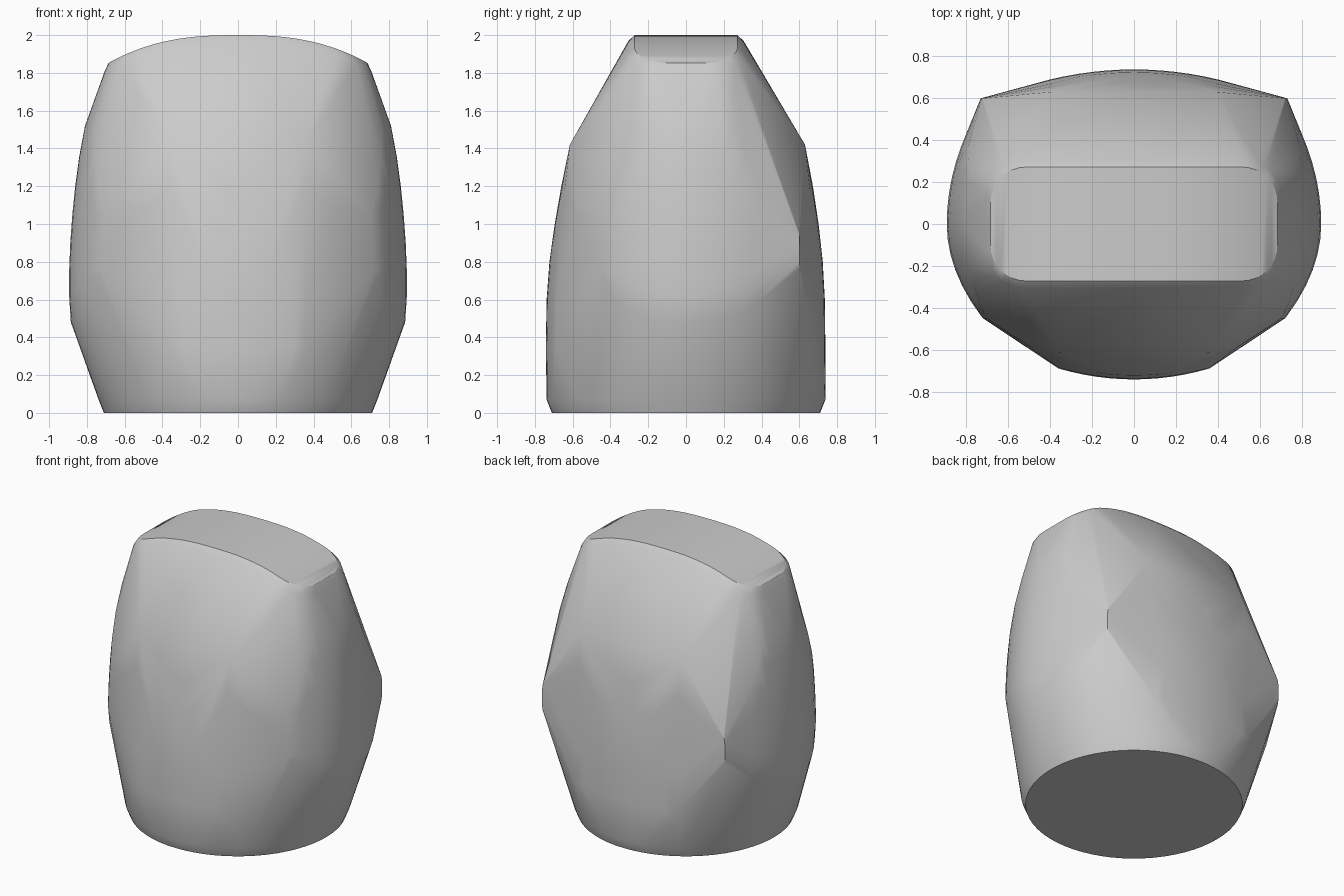
import bpy, bmesh, math

cube = bpy.data.objects.get("Cube")
if cube:
    bpy.data.objects.remove(cube, do_unlink=True)

grey = bpy.data.materials.new("plain grey")
grey.use_nodes = True
colour = (0.6, 0.6, 0.6, 1)
grey.diffuse_color = colour
grey.node_tree.nodes["Principled BSDF"].inputs["Base Color"].default_value = colour

points = []


def ring(radius, z, n=64):
    for i in range(n):
        a = math.tau * i / n
        points.append((radius * math.cos(a), radius * math.sin(a), z))


def rounded_outline(hx, hy, r, n=8):
    """Plan outline of a rounded rectangle, with extra points along the long sides."""
    out = []
    for sx in (-1, 1):
        for sy in (-1, 1):
            for i in range(n + 1):
                a = math.pi / 2 * i / n
                out.append((sx * (hx - r + r * math.cos(a)), sy * (hy - r + r * math.sin(a))))
    for i in range(-8, 9):
        out += [((hx - r) * i / 8, hy), ((hx - r) * i / 8, -hy)]
    return out


def crown(x):
    return 2 - 0.15 * (abs(x) / 0.69) ** 2.6


def mirrored(x, y, z):
    points.extend([(x, y, z), (-x, y, z)])


# Arched flat top with a small softened rim
for x, y in rounded_outline(0.685, 0.272, 0.17):
    points.append((x, y, crown(x)))
for x, y in rounded_outline(0.705, 0.305, 0.18):
    points.append((x, y, crown(x) - 0.03))

# Round base with a narrow chamfer
ring(0.71, 0)
ring(0.738, 0.07)

# Bulging sides, bowed in plan and in height
side = [(1.52, 0.81), (1.36, 0.84), (1.2, 0.862), (1.05, 0.877), (0.9, 0.888),
        (0.75, 0.894), (0.62, 0.894), (0.48, 0.885)]
for z, x in side:
    reach = 0.45 * min(1, max(0.35, 1.2 - abs(z - 0.85)))
    for i in range(-6, 7):
        y = reach * i / 6
        bow = 0.5 if y > 0 else 0.85
        mirrored(x - bow * y * y, y, z + 0.1 * abs(i / 6) ** 2 * (z < 0.7))

# Bowed front and back panels, shoulder down to base
front = [(1.42, 0.615), (1.2, 0.66), (1.0, 0.695), (0.8, 0.723), (0.6, 0.738), (0.35, 0.742)]
back = [(1.42, 0.63), (1.2, 0.672), (1.0, 0.702), (0.8, 0.724), (0.6, 0.735), (0.35, 0.738)]
for profile, sign, half, bow in ((front, -1, 0.36, 0.4), (back, 1, 0.4, 0.3)):
    for z, y in profile:
        flat = bow * min(1, (1.42 - z) / 0.6)
        for i in range(7):
            x = half * i / 6
            mirrored(x, sign * (y - flat * x * x), z)

# Rear corners and softer front corners
for i in range(7):
    a = math.pi * (i / 6 - 0.5)
    mirrored(0.72 + 0.012 * math.cos(a), 0.6, 0.85 + 0.1 * math.sin(a))
    mirrored(0.5 + 0.012 * math.cos(a), -0.58, 0.85 + 0.25 * math.sin(a))

# Wrap all the sections in one tight skin
bm = bmesh.new()
for p in points:
    bm.verts.new(p)
bmesh.ops.remove_doubles(bm, verts=bm.verts, dist=0.002)
bmesh.ops.convex_hull(bm, input=bm.verts)
loose = [v for v in bm.verts if not v.link_faces]
bmesh.ops.delete(bm, geom=loose, context="VERTS")
bmesh.ops.dissolve_limit(bm, angle_limit=math.radians(0.5), verts=bm.verts, edges=bm.edges)
bmesh.ops.recalc_face_normals(bm, faces=bm.faces)
mesh = bpy.data.meshes.new("rounded_body")
bm.to_mesh(mesh)
bm.free()
mesh.materials.append(grey)
body = bpy.data.objects.new("rounded_body", mesh)
bpy.context.collection.objects.link(body)

# Smooth shading with crisp rims
bpy.ops.object.select_all(action="DESELECT")
body.select_set(True)
bpy.context.view_layer.objects.active = body
bpy.ops.object.shade_smooth_by_angle(angle=math.radians(32))
